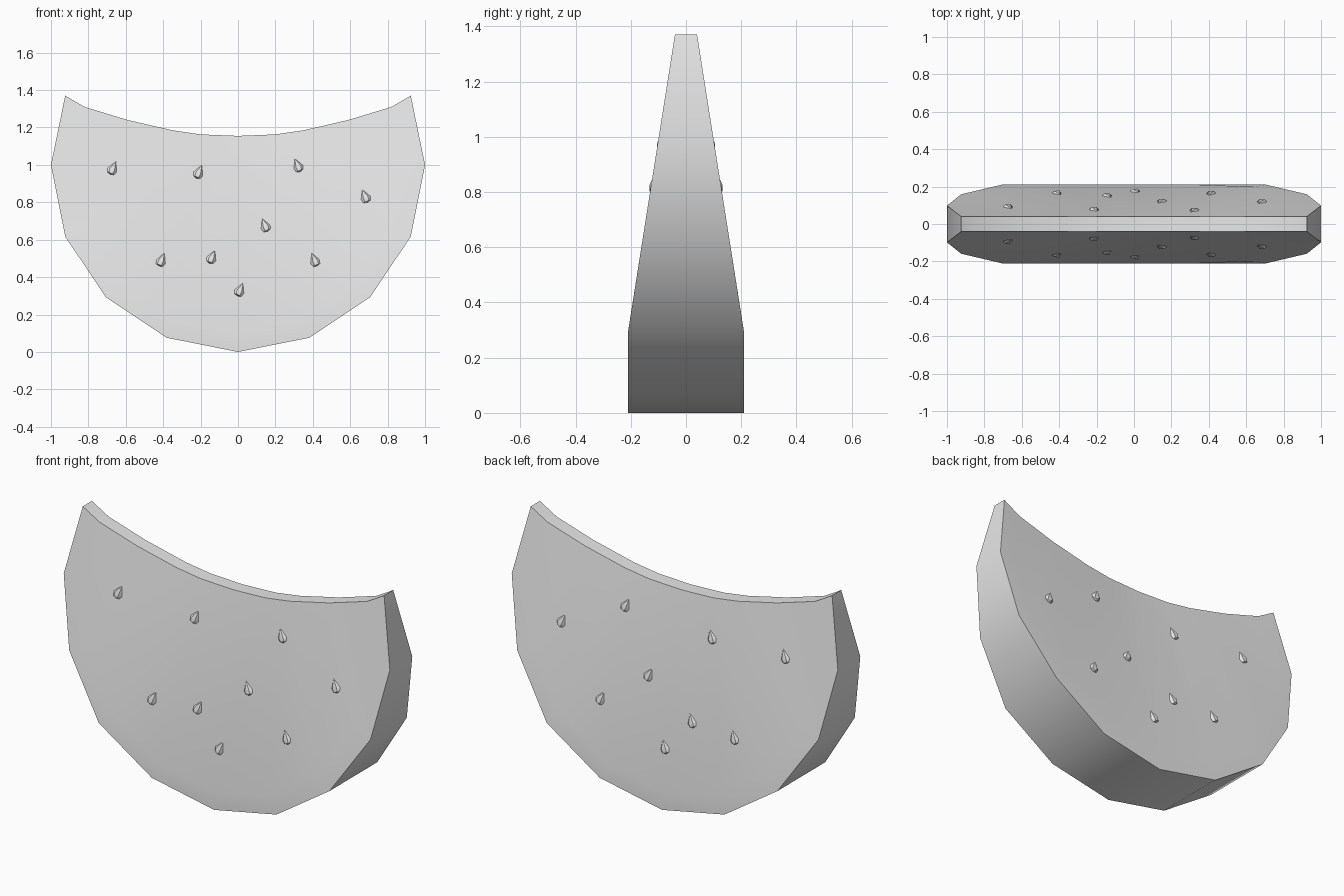
import bpy, bmesh, math
from mathutils import Matrix, Vector

if "Cube" in bpy.data.objects:
    bpy.data.objects.remove(bpy.data.objects["Cube"], do_unlink=True)

grey = bpy.data.materials.new("plain light grey")
grey.use_nodes = True
grey.diffuse_color = (0.8, 0.8, 0.8, 1)
grey.node_tree.nodes["Principled BSDF"].inputs["Base Color"].default_value = (0.8, 0.8, 0.8, 1)


def half_depth(z):
    """Half thickness of the wedge at a height."""
    return min(0.21, 0.04 + 0.158 * (1.37 - z))


def finish(bm, name, angle):
    bmesh.ops.recalc_face_normals(bm, faces=bm.faces)
    mesh = bpy.data.meshes.new(name)
    bm.to_mesh(mesh)
    bm.free()
    obj = bpy.data.objects.new(name, mesh)
    mesh.materials.append(grey)
    bpy.context.collection.objects.link(obj)
    bpy.ops.object.select_all(action="DESELECT")
    obj.select_set(True)
    bpy.context.view_layer.objects.active = obj
    bpy.ops.object.shade_smooth_by_angle(angle=math.radians(angle))
    return obj


# Fruit slice: curved rind, two tapering faces, scooped top edge
TOP = [(0, 1.155), (0.2, 1.163), (0.35, 1.185), (0.59, 1.24), (0.82, 1.31)]
STEP = math.radians(22.5)
bm = bmesh.new()
rings = {}
for side in (-1, 1):
    outer, inner, top = {}, {}, {}
    for k in range(-5, 6):
        x, z = math.sin(k * STEP), 1 - math.cos(k * STEP)
        z = min(z, 1.37)
        outer[k] = bm.verts.new((x, side * half_depth(z), z))
        if abs(k) < 5:
            zi = 1 - 0.9 * (1 - z)
            inner[k] = bm.verts.new((0.9 * x, side * half_depth(zi), zi))
            tx, tz = TOP[abs(k)]
            top[k] = bm.verts.new((math.copysign(tx, k), side * 0.04, tz))
    for k in range(-4, 4):
        bm.faces.new((outer[k], outer[k + 1], inner[k + 1], inner[k]))
        bm.faces.new((inner[k], inner[k + 1], top[k + 1], top[k]))
    for k in (-1, 1):
        bm.faces.new((outer[4 * k], outer[5 * k], top[4 * k], inner[4 * k]))
    edge = [outer[k] for k in range(-5, 6)] + [top[k] for k in range(4, -5, -1)]
    rings[side] = edge
front, back = rings[-1], rings[1]
for i in range(len(front)):
    j = (i + 1) % len(front)
    bm.faces.new((front[i], front[j], back[j], back[i]))
finish(bm, "melon_slice", 30)

# Seeds: flattened teardrops, repeated on both faces (x, z, lean)
SEEDS = [(-0.67, 0.98, 1), (-0.21, 0.96, 1), (0.32, 0.995, -1),
         (0.68, 0.83, -1), (0.145, 0.675, -1), (-0.41, 0.49, 1),
         (-0.14, 0.505, 1), (0.01, 0.33, 1), (0.41, 0.49, -1)]
PROFILE = [(0.027, -0.008), (0.02, -0.028)]
SIDES = 6


def face_depth(slice_obj, x, z):
    """Depth of the slice's front face at a point."""
    hit, loc, _, _ = slice_obj.ray_cast(Vector((x, -2, z)), Vector((0, 1, 0)))
    return -loc.y if hit else half_depth(z)


slice_obj = bpy.data.objects["melon_slice"]
bpy.context.view_layer.update()
for side, word in ((-1, "front"), (1, "back")):
    bm = bmesh.new()
    for x, z, lean in SEEDS:
        place = (Matrix.Translation((x, side * face_depth(slice_obj, x, z), z))
                 @ Matrix.Rotation(side * 0.16, 4, "X")
                 @ Matrix.Rotation(lean * 0.4, 4, "Y")
                 @ Matrix.Diagonal((1, 0.6, 1, 1)))
        tip = bm.verts.new(place @ Vector((0, 0, 0.042)))
        base = bm.verts.new(place @ Vector((0, 0, -0.035)))
        loops = [[bm.verts.new(place @ Vector((r * math.cos(a), r * math.sin(a), h)))
                  for a in (math.tau * i / SIDES for i in range(SIDES))]
                 for r, h in PROFILE]
        for i in range(SIDES):
            j = (i + 1) % SIDES
            bm.faces.new((tip, loops[0][i], loops[0][j]))
            bm.faces.new((loops[0][i], loops[1][i], loops[1][j], loops[0][j]))
            bm.faces.new((loops[1][i], base, loops[1][j]))
    finish(bm, word + "_seeds", 40)
